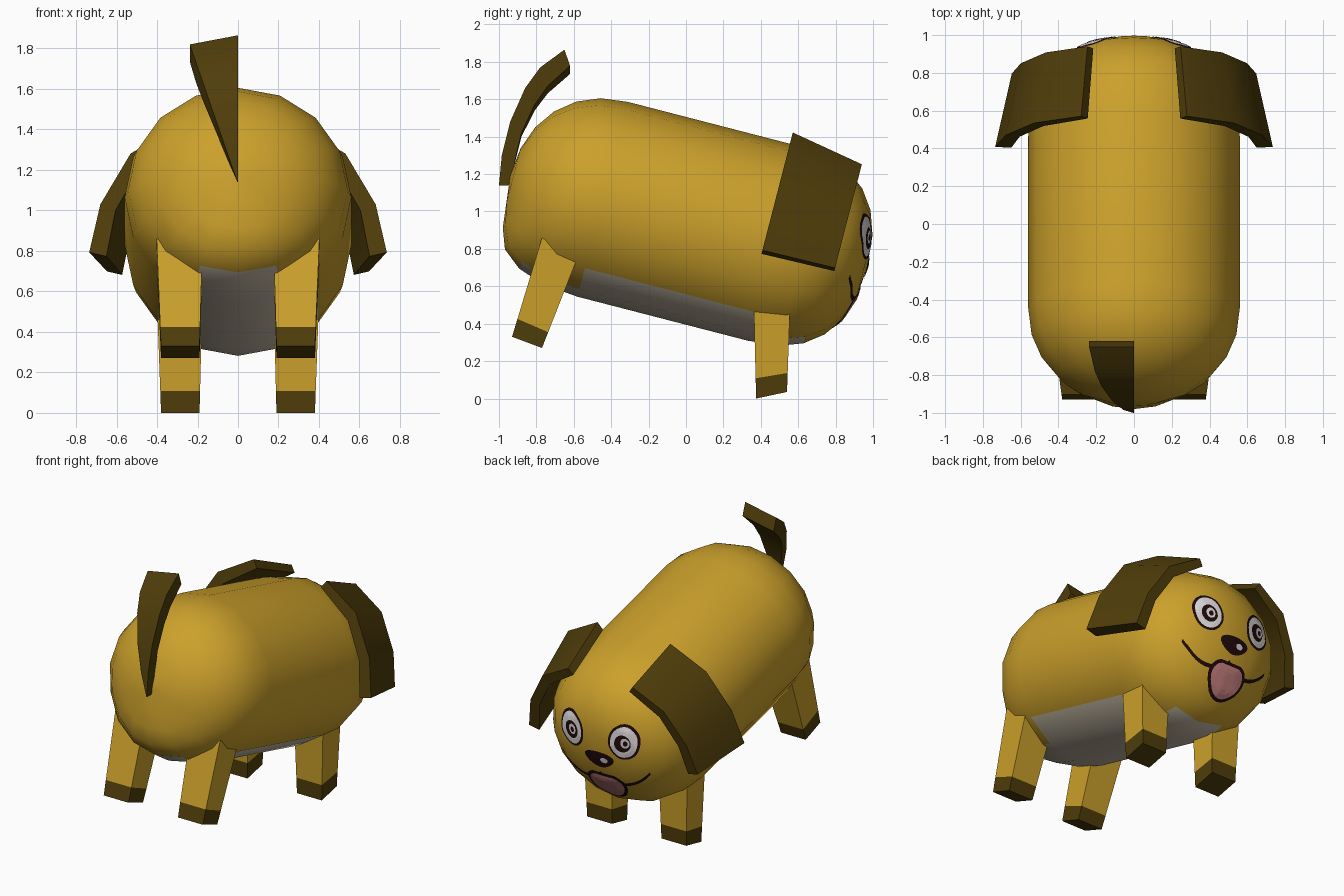
import bpy, bmesh, math
from mathutils import Vector
from mathutils.bvhtree import BVHTree

if "Cube" in bpy.data.objects:
    bpy.data.objects.remove(bpy.data.objects["Cube"])


def mat(name, r, g, b):
    m = bpy.data.materials.new(name)
    m.diffuse_color = (r, g, b, 1)
    m.use_nodes = True
    m.node_tree.nodes["Principled BSDF"].inputs["Base Color"].default_value = m.diffuse_color
    return m


GOLD = mat("golden fur", 0.60, 0.352, 0.024)
BROWN = mat("dark brown fur", 0.078, 0.046, 0.003)
CREAM = mat("belly cream", 0.58, 0.51, 0.39)
WHITE = mat("eye white", 0.74, 0.70, 0.72)
BLACK = mat("outline black", 0.014, 0.003, 0.003)
PINK = mat("tongue pink", 0.58, 0.22, 0.22)

# The body leans nose-down: local forward and up axes
FWD = Vector((0, 0.968, -0.25))
UP = Vector((0, 0.25, 0.968))


def place(x, f, u):
    return Vector((x, 0, 0.95)) + FWD * f + UP * u


def loft(name, rows, mats, closed=True, caps=True, pick=None, smooth=0):
    """Skin rows of points; pick(row, column) chooses the material slot."""
    bm = bmesh.new()
    vr = [[bm.verts.new(p) for p in r] for r in rows]
    n = len(rows[0])
    for i in range(len(rows) - 1):
        for j in range(n if closed else n - 1):
            k = (j + 1) % n
            fc = bm.faces.new((vr[i][j], vr[i][k], vr[i + 1][k], vr[i + 1][j]))
            fc.material_index = pick(i, j) if pick else 0
    if caps:
        for i, r in ((0, 0), (len(rows) - 2, -1)):
            fc = bm.faces.new(vr[r])
            fc.material_index = pick(i, 8) if pick else 0
        bmesh.ops.remove_doubles(bm, verts=bm.verts, dist=1e-4)
        bmesh.ops.recalc_face_normals(bm, faces=bm.faces)
    else:
        bm.normal_update()
        for fc in bm.faces:
            if fc.normal.dot(FWD) < 0:
                fc.normal_flip()
    for fc in bm.faces:
        fc.smooth = smooth > 0
    me = bpy.data.meshes.new(name)
    bm.to_mesh(me)
    bm.free()
    if smooth:
        me.set_sharp_from_angle(angle=math.radians(smooth))
    for m in mats:
        me.materials.append(m)
    ob = bpy.data.objects.new(name, me)
    bpy.context.collection.objects.link(ob)
    return ob


# Body: 16-sided capsule with a cream belly
SEG, RINGS, R, RU = 16, 6, 0.56, 0.538
prof = []
for i in range(RINGS + 1):
    a, e = math.radians(90 - 15 * i), 2 / 2.15
    prof.append((-0.46 - 0.51 * math.sin(a) ** e, max(math.cos(a), 0.002) ** e))
for i in range(RINGS + 1):
    a, e = math.radians(15 * i), 2 / 2.4
    prof.append((0.48 + 0.52 * math.sin(a) ** e, max(math.cos(a), 0.002) ** e))
rows = []
for f, r in prof:
    row = []
    for j in range(SEG):
        a = 2 * math.pi * j / SEG
        x, u = R * r * math.sin(a), -RU * r * math.cos(a)
        push = max(0, -u - 0.2) * 0.4 * min(1, max(0, (-f - 0.46) / 0.4))
        row.append(place(x, f - push, u))   # fuller lower rump
    rows.append(row)


def belly(i, j):
    if j in (0, SEG - 1):
        return int(4 <= i <= 8)
    return int(j in (1, SEG - 2) and 6 <= i <= 7)


body = loft("body", rows, [GOLD, CREAM], pick=belly, smooth=60)

# Legs with brown paws: side outlines as bottom back, bottom front, top front, top back
LEGS = {"front_leg": ((0.375, 0.0), (0.54, 0.035), (0.56, 0.6), (0.36, 0.6), 0.18),
        "rear_leg": ((-0.93, 0.33), (-0.77, 0.27), (-0.585, 0.74), (-0.77, 0.86), 0.18)}
for name, (b0, b1, t1, t0, paw) in LEGS.items():
    for s, side in ((1, "right"), (-1, "left")):
        rows = []
        for t in (0, paw, 1):
            xi, xo = 0.19 - 0.015 * t, 0.38 + 0.022 * t
            p0 = [b0[k] + (t0[k] - b0[k]) * t for k in (0, 1)]
            p1 = [b1[k] + (t1[k] - b1[k]) * t for k in (0, 1)]
            rows.append([(s * xi, *p0), (s * xo, *p0), (s * xo, *p1), (s * xi, *p1)])
        loft(f"{side}_{name}", rows, [BROWN, GOLD], pick=lambda i, j: i)

# Drooping ears: bent strips, narrower toward the face
OUTER = [(0.28, 0.60), (0.53, 0.455), (0.68, 0.195), (0.735, -0.05)]
INNER = [(0.245, 0.55), (0.48, 0.39), (0.605, 0.165), (0.65, -0.07)]
for s, side in ((1, "right"), (-1, "left")):
    rows = []
    for (xo, uo), (xi, ui) in zip(OUTER, INNER):
        rows.append([place(s * xo, 0.435, uo), place(s * xo * 0.88, 0.835, uo * 0.88),
                     place(s * xi * 0.88, 0.835, ui * 0.88), place(s * xi, 0.435, ui)])
    loft(f"{side}_ear", rows, [BROWN], smooth=40)

# Tail: curved strip that widens to one side
BACK = [(-1.0, 1.14), (-0.985, 1.30), (-0.94, 1.48), (-0.86, 1.66), (-0.78, 1.77), (-0.65, 1.865)]
FRONT = [(-0.925, 1.14), (-0.915, 1.27), (-0.88, 1.42), (-0.81, 1.57), (-0.74, 1.67), (-0.62, 1.78)]
rows = []
for (yb, zb), (yf, zf) in zip(BACK, FRONT):
    t = (zb - 1.14) / 0.725
    w, d = 0.235 * t + 0.003, 0.045 * t
    rows.append([(0, yb, zb), (-w, yb, zb - d), (-w, yf, zf - d), (0, yf, zf)])
loft("tail", rows, [BROWN], smooth=40)

# Face details: thin plates laid on the head
tree = BVHTree.FromPolygons([v.co for v in body.data.vertices],
                            [p.vertices[:] for p in body.data.polygons])


def on_face(x, u, lift):
    hit = tree.ray_cast(place(x, 2, u), -FWD)
    return hit[0] + hit[1] * lift


def blob(name, cx, cu, shape, m, lift, n=24):
    rows = []
    for k in (0.01, 0.25, 0.5, 0.75, 1):
        rows.append([on_face(cx + k * p[0], cu + k * p[1], lift)
                     for p in (shape(2 * math.pi * j / n) for j in range(n))])
    loft(name, rows, [m], caps=False)


def oval(w, h, flare=0.0, top=1.0):
    # flare widens the upper half, top flattens it
    return lambda a: (w * math.cos(a) * (1 + flare * math.sin(a)),
                      min(h * math.sin(a), h * top))


for s, side in ((1, "right"), (-1, "left")):
    x, u = 0.198 * s, 0.158
    blob(f"{side}_eye_outline", x, u, oval(0.104, 0.118), BLACK, 0.004)
    blob(f"{side}_eye_white", x, u, oval(0.088, 0.102), WHITE, 0.006)
    blob(f"{side}_pupil", x - 0.005 * s, u - 0.005, oval(0.054, 0.058), BLACK, 0.008)
    blob(f"{side}_pupil_shine", x - 0.012, u, oval(0.03, 0.034), WHITE, 0.009)
    blob(f"{side}_pupil_dot", x - 0.014, u - 0.002, oval(0.015, 0.018), BLACK, 0.0098)
    # smile line
    path = []
    for i in range(17):
        t = i / 16
        path.append((0.335 * t, -0.115 - 0.29 * t * (1 - t) + 0.045 * t * t))
    rows = [[on_face(s * px, pu + d * (1 - 0.4 * px), 0.004) for px, pu in path]
            for d in (-0.013, 0.013)]
    loft(f"{side}_smile", rows, [BLACK], closed=False, caps=False)

blob("mouth_outline", -0.018, -0.225, oval(0.142, 0.132, 0.2, 0.85), BLACK, 0.004)
blob("tongue", -0.018, -0.226, oval(0.12, 0.112, 0.2, 0.82), PINK, 0.006)
blob("nose", -0.012, 0.0, oval(0.105, 0.06, 0.3), BLACK, 0.005)
blob("nose_shine", -0.05, 0.004, oval(0.027, 0.02), WHITE, 0.008)
